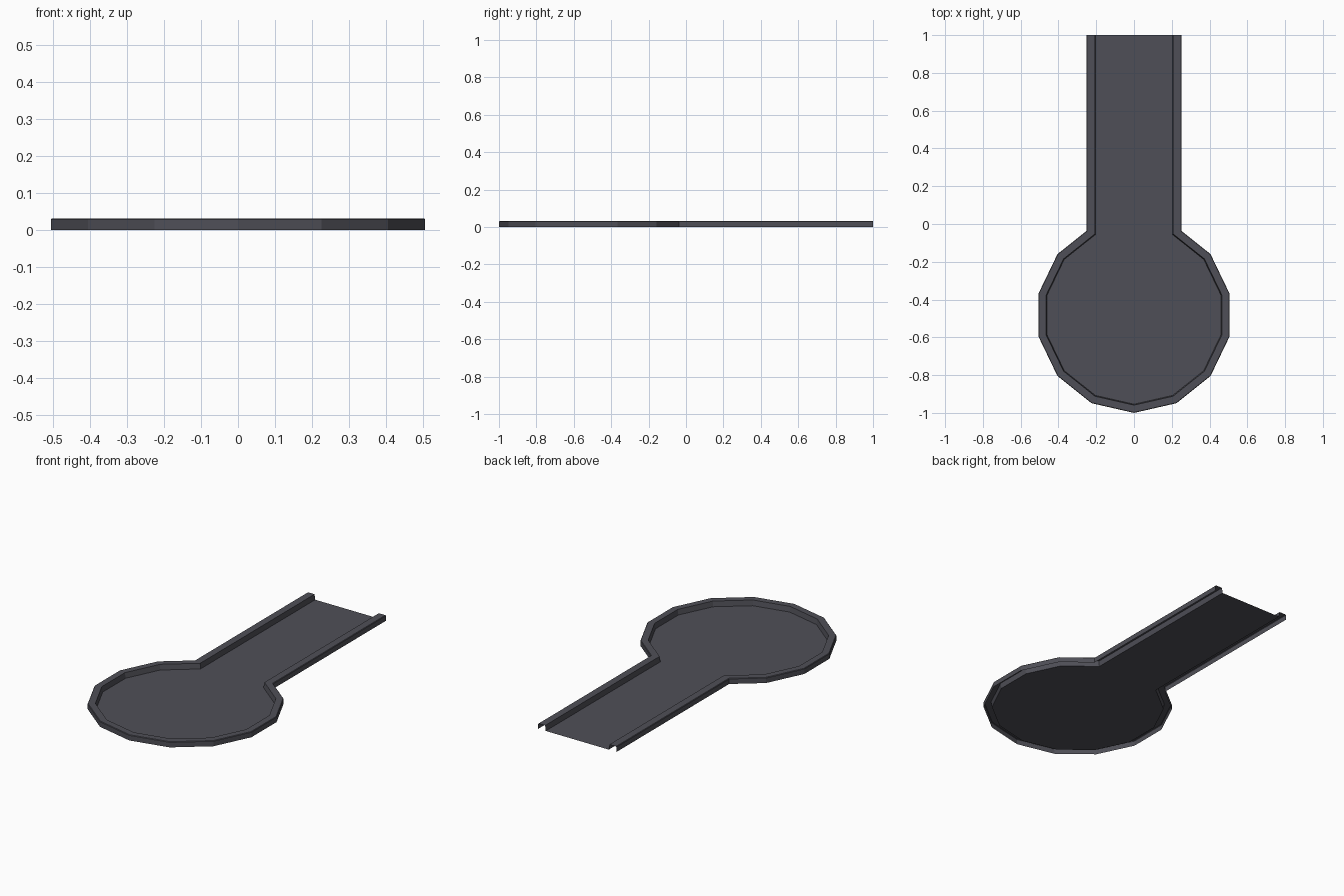
import bpy, bmesh, math

if "Cube" in bpy.data.objects:
    bpy.data.objects.remove(bpy.data.objects["Cube"])

SIDES, CY = 14, -0.482      # turning circle polygon and its centre


def outline(radius, half_road, z):
    """Keyhole outline from the right road end, round the circle, to the left end."""
    def pt(k):
        a = -math.pi / 2 + k * 2 * math.pi / SIDES
        return radius * math.cos(a), CY + radius * math.sin(a)
    right = [pt(k) for k in range(6)]
    (x0, y0), (x1, y1) = pt(5), pt(6)
    join = y0 + (half_road - x0) / (x1 - x0) * (y1 - y0)
    half = right + [(half_road, join), (half_road, 1.0)]     # bottom tip up to road end
    pts = half[::-1] + [(-x, y) for x, y in half[1:]]
    return [(x, y, z) for x, y in pts]


def make(name, rings, fill, mat):
    bm = bmesh.new()
    loops = [[bm.verts.new(p) for p in r] for r in rings]
    for a, b in zip(loops, loops[1:]):
        for i in range(len(a) - 1):
            bm.faces.new((a[i], b[i], b[i + 1], a[i + 1]))
    if fill:
        bm.faces.new(loops[-1][::-1])
    bm.normal_update()
    # tops face up, walls follow the same winding
    if sum(f.normal.z * f.calc_area() for f in bm.faces) < 0:
        bmesh.ops.reverse_faces(bm, faces=bm.faces[:])
    me = bpy.data.meshes.new(name)
    bm.to_mesh(me)
    bm.free()
    me.materials.append(mat)
    ob = bpy.data.objects.new(name, me)
    bpy.context.collection.objects.link(ob)


asphalt = bpy.data.materials.new("dark grey asphalt")
asphalt.diffuse_color = (0.078, 0.078, 0.095, 1)
asphalt.use_nodes = True
asphalt.node_tree.nodes["Principled BSDF"].inputs["Base Color"].default_value = asphalt.diffuse_color

# hollow kerb: outer wall, small chamfer, top, slightly sloped inner wall
make("kerb", [
    outline(0.518, 0.252, 0.0),
    outline(0.518, 0.252, 0.029),
    outline(0.515, 0.249, 0.032),
    outline(0.477, 0.207, 0.032),
    outline(0.472, 0.203, 0.001),
], False, asphalt)

# flat road surface with turning circle
make("road_surface", [outline(0.472, 0.203, 0.001)], True, asphalt)
